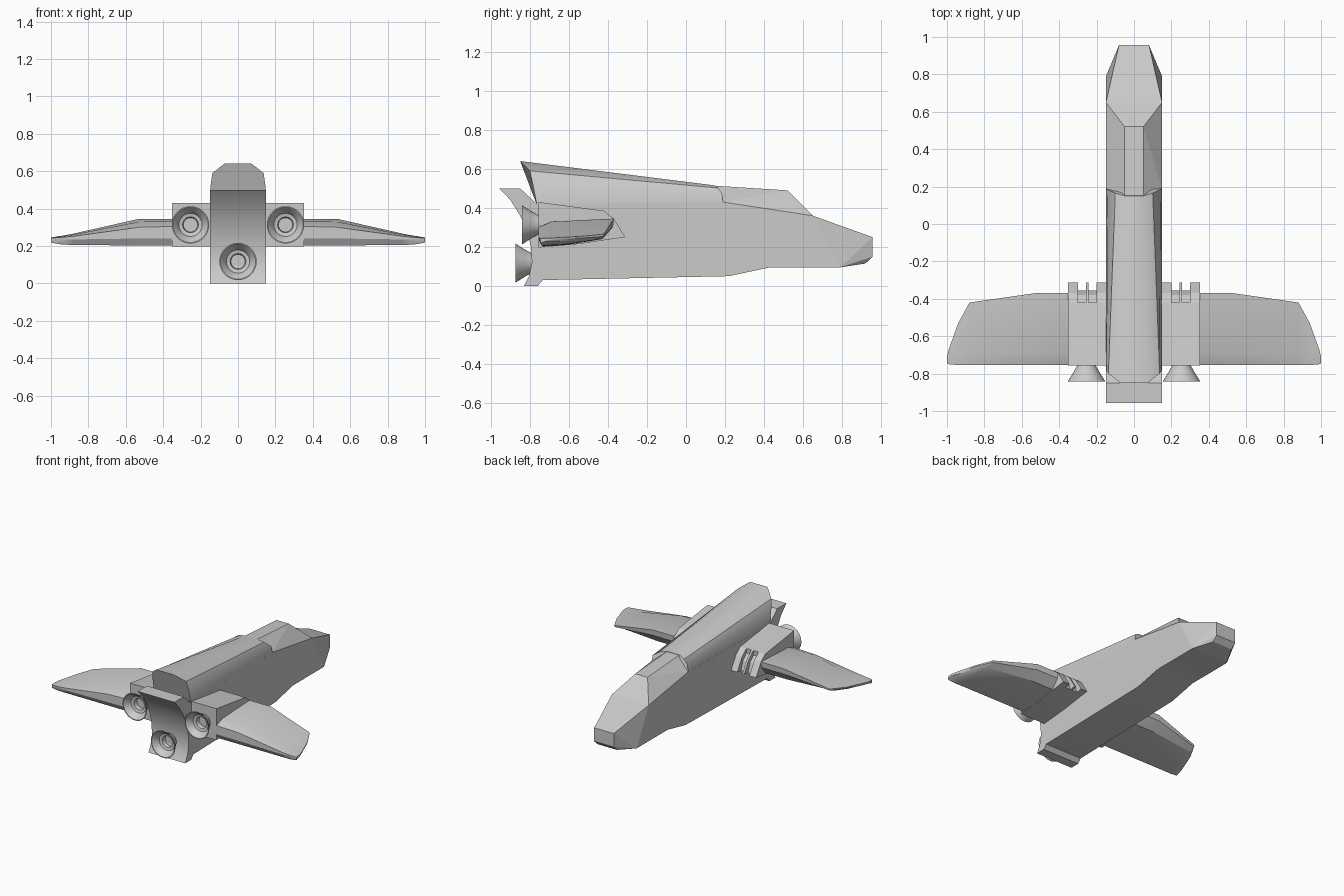
import bpy, bmesh, math
from math import radians

if "Cube" in bpy.data.objects:
    bpy.data.objects.remove(bpy.data.objects["Cube"])


def make(name, bm, smooth=None, mirror=False):
    bmesh.ops.recalc_face_normals(bm, faces=bm.faces)
    me = bpy.data.meshes.new(name)
    bm.to_mesh(me)
    bm.free()
    ob = bpy.data.objects.new(name, me)
    bpy.context.collection.objects.link(ob)
    if smooth:
        bpy.ops.object.select_all(action='DESELECT')
        ob.select_set(True)
        bpy.context.view_layer.objects.active = ob
        bpy.ops.object.shade_smooth_by_angle(angle=radians(smooth))
    if mirror:
        ob.modifiers.new("mirror", 'MIRROR')
    return ob


def loft(sections, bm=None, closed_ends=True):
    bm = bm or bmesh.new()
    rings = [[bm.verts.new(p) for p in s] for s in sections]
    n = len(rings[0])
    for a, b in zip(rings, rings[1:]):
        for i in range(n):
            j = (i + 1) % n
            bm.faces.new((a[i], a[j], b[j], b[i]))
    if closed_ends:
        bm.faces.new(rings[0])
        bm.faces.new(rings[-1])
    return bm


def slab(profile, x0, x1, bm=None):
    return loft([[(x, y, z) for y, z in profile] for x in (x0, x1)], bm)


def hull(points):
    bm = bmesh.new()
    for x, y, z in points:
        for s in (-1, 1):
            bm.verts.new((s * x, y, z))
    bmesh.ops.convex_hull(bm, input=bm.verts)
    bmesh.ops.dissolve_limit(bm, angle_limit=radians(1), verts=bm.verts, edges=bm.edges)
    return bm


# main hull: side profile with curved stern and overhanging tail lip
stern = [(-.957, .50), (-.90, .44), (-.85, .36), (-.815, .28), (-.795, .20),
         (-.79, .12), (-.805, .05), (-.83, 0)]
make("fuselage", slab(stern + [(-.76, 0), (-.735, .03), (.22, .05), (.43, .095),
     (.65, .095), (.65, .36), (.19, .43), (-.765, .42), (-.85, .50)], -.15, .15), 25)

# tapered nose
make("nose", hull([(.15, .65, .36), (.15, .65, .095), (.15, .79, .095), (.08, .92, .115),
                   (.08, .957, .15), (.08, .957, .25), (.08, .92, .262)]))

# faceted canopy
make("canopy", hull([(.05, .52, .49), (.15, .65, .36), (.15, .19, .43), (.05, .14, .514)]))


# rounded spine rising toward the tail
def arch(pts):
    return [(x, y, z) for x, y, z in pts] + [(-x, y, z) for x, y, z in reversed(pts)]


spine = [arch([(.15, .19, .425), (.142, .185, .475), (.10, .165, .502), (.05, .15, .515)]),
         arch([(.15, -.765, .415), (.147, -.785, .52), (.137, -.80, .59), (.072, -.85, .64)])]
make("spine", loft(spine), 32)

# engine pods with slotted intakes
pod = make("engine_pod", slab([(-.757, .43), (-.42, .385), (-.37, .345), (-.312, .25),
                               (-.55, .215), (-.757, .197)], .145, .354))
cut = bmesh.new()
for x in (.20, .257):
    slab([(-.42, .5), (-.42, .35), (-.38, .31), (-.34, .2), (-.25, .2), (-.25, .5)],
         x, x + .042, cut)
cutter = make("slot_cutter", cut)
cutter.hide_render = True
cutter.hide_viewport = True
boolean = pod.modifiers.new("slots", 'BOOLEAN')
boolean.operation = 'DIFFERENCE'
boolean.object = cutter
boolean.solver = 'EXACT'
pod.modifiers.new("mirror", 'MIRROR')


# wings: x, leading y, trailing y, top z, trailing-edge top z, mid z, bottom z
def wing_section(x, le, te, top, rear, mid, low):
    c = le - te
    return [(x, te, mid), (x, te, rear), (x, te + .17 * c, rear * .35 + top * .65),
            (x, le, top), (x, le - .01 * c, top * .6 + mid * .4),
            (x, le - .15 * c, mid), (x, te + .35 * c, low + .006), (x, te + .06 * c, low)]


make("wing", loft([wing_section(*s) for s in (
    (.34, -.37, -.755, .345, .305, .24, .203),
    (.53, -.37, -.755, .345, .300, .24, .203),
    (.88, -.42, -.755, .266, .252, .235, .205),
    (.94, -.53, -.754, .255, .246, .232, .208),
    (.99, -.67, -.75, .247, .243, .230, .216),
    (1.0, -.71, -.745, .244, .241, .230, .219))]), 30, True)


# flared nozzles with stepped inner bell
def nozzle(name, x, y, z, mirror=False):
    prof = [(.046, .03), (.05, 0), (.066, -.03), (.1, -.084), (.094, -.084),
            (.068, -.055), (.062, -.04), (.042, -.035), (.038, -.005)]
    n = 32
    rings = [[(x + r * math.cos(2 * math.pi * i / n), y + d,
               z + r * math.sin(2 * math.pi * i / n)) for i in range(n)] for r, d in prof]
    make(name, loft(rings), 30, mirror)


nozzle("pod_nozzle", .254, -.757, .313, True)
nozzle("main_nozzle", 0, -.79, .117)
